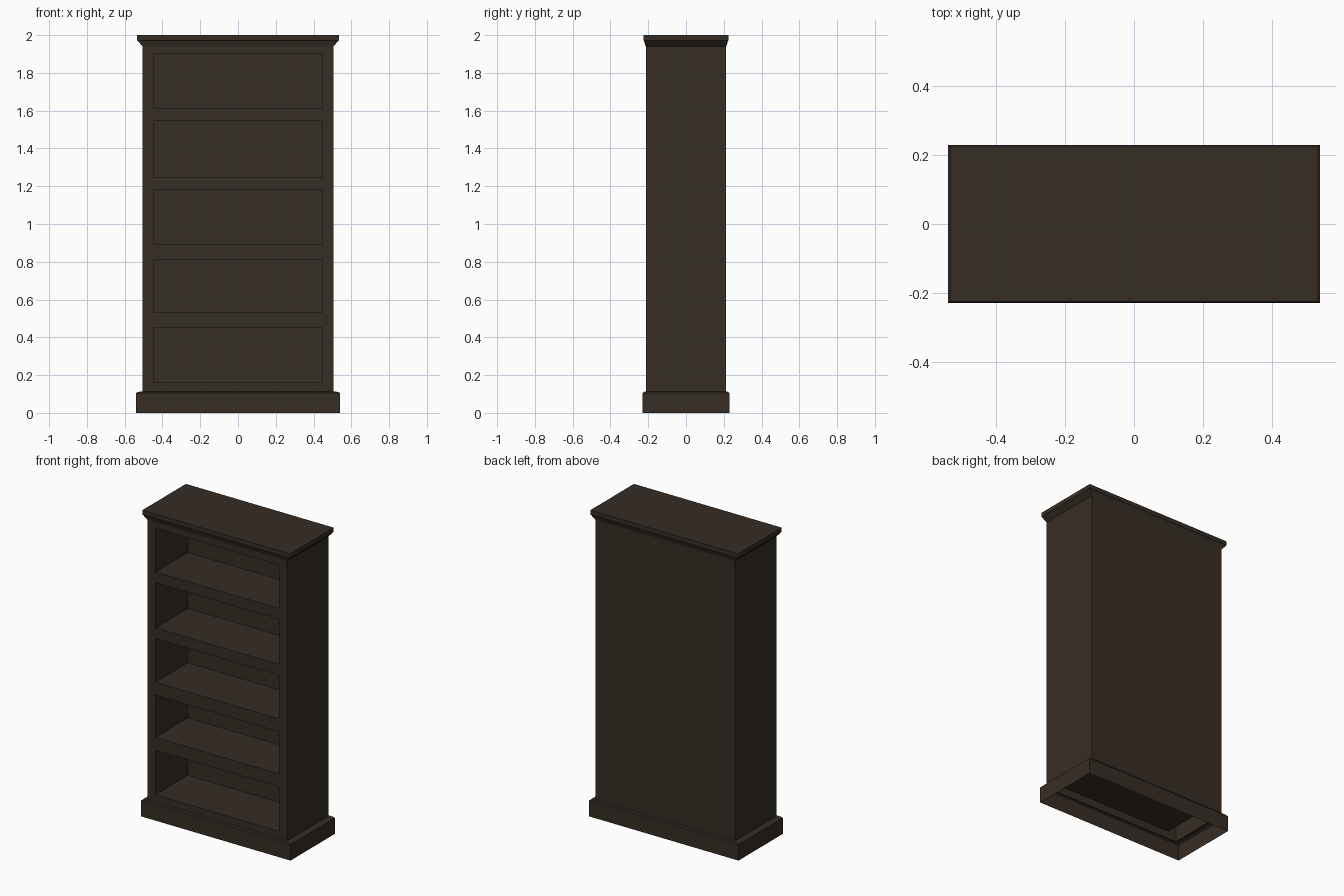
import bpy, bmesh

if "Cube" in bpy.data.objects:
    bpy.data.objects.remove(bpy.data.objects["Cube"])

wood = bpy.data.materials.new("dark_brown_wood")
wood.diffuse_color = (0.037, 0.026, 0.018, 1)
wood.use_nodes = True
wood.node_tree.nodes["Principled BSDF"].inputs["Base Color"].default_value = wood.diffuse_color


def finish(name, bm):
    mesh = bpy.data.meshes.new(name)
    bm.to_mesh(mesh)
    bm.free()
    mesh.materials.append(wood)
    obj = bpy.data.objects.new(name, mesh)
    bpy.context.collection.objects.link(obj)
    return obj


def moulding(name, profile, cap=False):
    """Rectangular rings (half width, half depth, z) bridged bottom to top."""
    bm = bmesh.new()
    rings = [[bm.verts.new((sx * w, sy * d, z))
              for sx, sy in ((-1, -1), (1, -1), (1, 1), (-1, 1))]
             for w, d, z in profile]
    for a, b in zip(rings, rings[1:]):
        for i in range(4):
            j = (i + 1) % 4
            bm.faces.new((a[i], a[j], b[j], b[i]))
    if cap:
        bm.faces.new(rings[-1])
    return finish(name, bm)


W, D = 0.505, 0.213          # body half width and half depth
IN, BACK = 0.447, 0.12       # opening half width, inner back plane
BOT, TOP = 0.11, 1.945
openings = [(0.16, 0.45), (0.535, 0.81), (0.895, 1.18), (1.25, 1.545), (1.615, 1.90)]

# Cabinet body: shell with five shelf compartments pushed in from the front
bm = bmesh.new()
xs = [-W, -IN, IN, W]
zs = [BOT] + [z for pair in openings for z in pair] + [TOP]
grid = [[bm.verts.new((x, -D, z)) for x in xs] for z in zs]
for r in range(len(zs) - 1):
    for c in range(3):
        rim = [grid[r][c], grid[r][c + 1], grid[r + 1][c + 1], grid[r + 1][c]]
        if c == 1 and r % 2 == 1:
            deep = [bm.verts.new((v.co.x, BACK, v.co.z)) for v in rim]
            for i in range(4):
                j = (i + 1) % 4
                bm.faces.new((rim[i], rim[j], deep[j], deep[i]))
            bm.faces.new(deep)
        else:
            bm.faces.new(rim)
rear = {(s, z): bm.verts.new((s * W, D, z)) for s in (-1, 1) for z in (BOT, TOP)}
left = [row[0] for row in grid]
right = [row[3] for row in grid]
bm.faces.new(left[::1] + [rear[-1, TOP], rear[-1, BOT]])
bm.faces.new(right[::-1] + [rear[1, BOT], rear[1, TOP]])
bm.faces.new((rear[1, BOT], rear[-1, BOT], rear[-1, TOP], rear[1, TOP]))
finish("cabinet_body", bm)

# Plinth: open underneath, small sloped ledge on top
moulding("plinth", [(0.54, 0.229, 0), (0.54, 0.229, 0.104),
                    (0.53, 0.224, 0.111), (W, D, 0.114)])

# Crown: sloped cove below a flat-edged top board
moulding("crown", [(W, D, 1.94), (0.53, 0.222, 1.968),
                   (0.534, 0.225, 1.972), (0.534, 0.225, 2.0)], cap=True)
